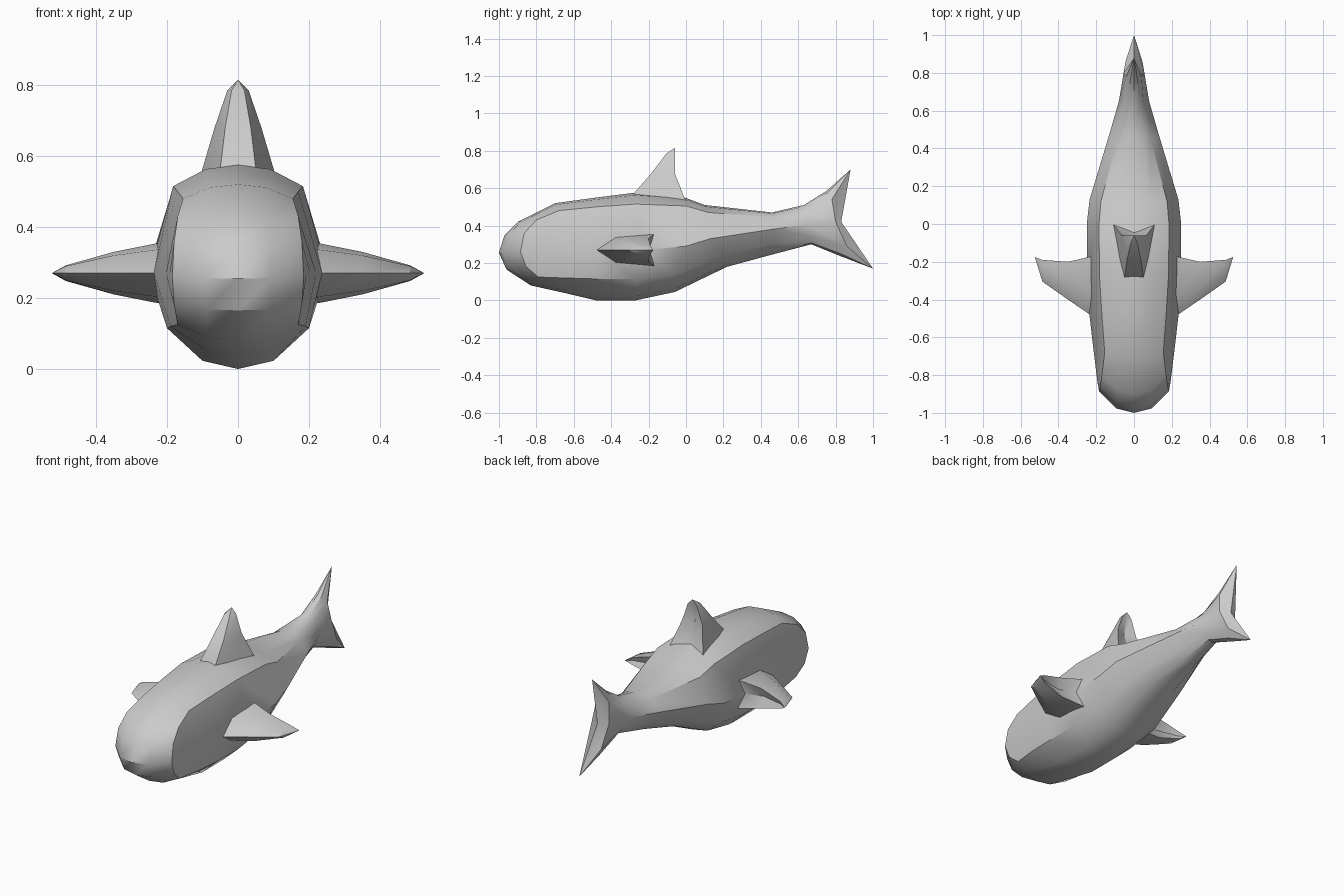
import bpy, bmesh, math
from mathutils import Vector

if "Cube" in bpy.data.objects:
    bpy.data.objects.remove(bpy.data.objects["Cube"])


def loft(name, rings, caps=False):
    """Skin closed rings of equal length into one smooth-by-angle object."""
    bm = bmesh.new()
    loops = [[bm.verts.new(p) for p in ring] for ring in rings]
    n = len(rings[0])
    for a, b in zip(loops, loops[1:]):
        for i in range(n):
            j = (i + 1) % n
            bm.faces.new((a[i], a[j], b[j], b[i]))
    if caps:
        bm.faces.new(loops[0])
    bmesh.ops.remove_doubles(bm, verts=bm.verts, dist=0.0005)
    bmesh.ops.dissolve_degenerate(bm, edges=bm.edges, dist=0.0005)
    bmesh.ops.recalc_face_normals(bm, faces=bm.faces)
    mesh = bpy.data.meshes.new(name)
    bm.to_mesh(mesh)
    bm.free()
    obj = bpy.data.objects.new(name, mesh)
    bpy.context.collection.objects.link(obj)
    bpy.ops.object.select_all(action='DESELECT')
    obj.select_set(True)
    bpy.context.view_layer.objects.active = obj
    bpy.ops.object.shade_smooth_by_angle(angle=math.radians(32))
    return obj


# Body and tail: five lengthwise profiles, nose to tail tips
back = [(-1, .255), (-.97, .35), (-.90, .42), (-.70, .52), (-.48, .55), (-.28, .575),
        (-.02, .555), (.10, .51), (.46, .47), (.63, .51), (.75, .585), (.88, .70)]
ridge = [(.185, -.885, .26), (.18, -.865, .36), (.17, -.80, .43), (.155, -.68, .48),
         (.17, -.48, .50), (.183, -.27, .515), (.185, 0, .505), (.175, .12, .47),
         (.085, .46, .445), (.05, .64, .47), (.04, .78, .54), (0, .88, .70)]
flank = [(.185, -.885, .26), (.193, -.84, .265), (.203, -.76, .27), (.22, -.62, .27),
         (.237, -.47, .27), (.25, -.22, .27), (.25, 0, .29), (.235, .13, .33),
         (.135, .46, .38), (.08, .65, .405), (.055, .80, .42), (0, .83, .42)]
chine = [(.185, -.885, .26), (.18, -.855, .18), (.17, -.79, .125), (.19, -.65, .12),
         (.20, -.48, .115), (.20, -.27, .115), (.195, -.06, .14), (.155, .20, .235),
         (.085, .46, .305), (.05, .67, .34), (.045, .86, .29), (0, 1, .17)]
belly = [(-1, .255), (-.96, .165), (-.83, .08), (-.65, .04), (-.48, 0), (-.27, 0),
         (-.06, .045), (.22, .18), (.46, .245), (.67, .30), (.83, .235), (1, .17)]

rings = []
for t, r, f, c, b in zip(back, ridge, flank, chine, belly):
    t, r, f, c, b = Vector((0, *t)), Vector(r), Vector(f), Vector(c), Vector(b := (0, *b))
    b = Vector(b)
    tm, bm_ = t.lerp(r, .2), b.lerp(c, .2)
    tm.x, bm_.x = r.x * .5, c.x * .5
    half = [tm, r, f, c, bm_]
    rings.append([t] + half + [b] + [Vector((-p.x, p.y, p.z)) for p in reversed(half)])
loft("body", rings)


def fin(name, rows, place):
    """Rows: reach, front y, rear y, front / middle / rear half thickness, rear hollow."""
    out = []
    for s, yf, yr, tf, tm, tr, hollow in rows:
        ym = yf + (yr - yf) * .35
        pts = [(yf, tf), (ym, tm), (yr, tr), (yr - hollow, 0),
               (yr, -tr), (ym, -tm), (yf, -tf)]
        out.append([place(s, y, t) for y, t in pts])
    loft(name, out, caps=True)


# Dorsal fin
fin("dorsal_fin", [
    (.50, -.30, .01, .06, .09, .12, .03),
    (.565, -.285, -.015, .05, .072, .10, .035),
    (.68, -.185, -.06, .036, .05, .066, .025),
    (.785, -.105, -.06, .018, .025, .03, .005),
    (.815, -.06, -.06, 0, 0, 0, 0)], lambda s, y, t: (t, y, s))

# Side fins
for label, side in (("left", 1), ("right", -1)):
    fin(label + "_side_fin", [
        (.19, -.50, -.165, 0, .07, .09, .015),
        (.24, -.475, -.175, 0, .065, .082, .02),
        (.35, -.40, -.20, 0, .05, .06, .03),
        (.485, -.305, -.19, 0, .02, .022, .01),
        (.525, -.175, -.175, 0, 0, 0, 0)],
        lambda s, y, t: (side * s, y, .27 + t))
